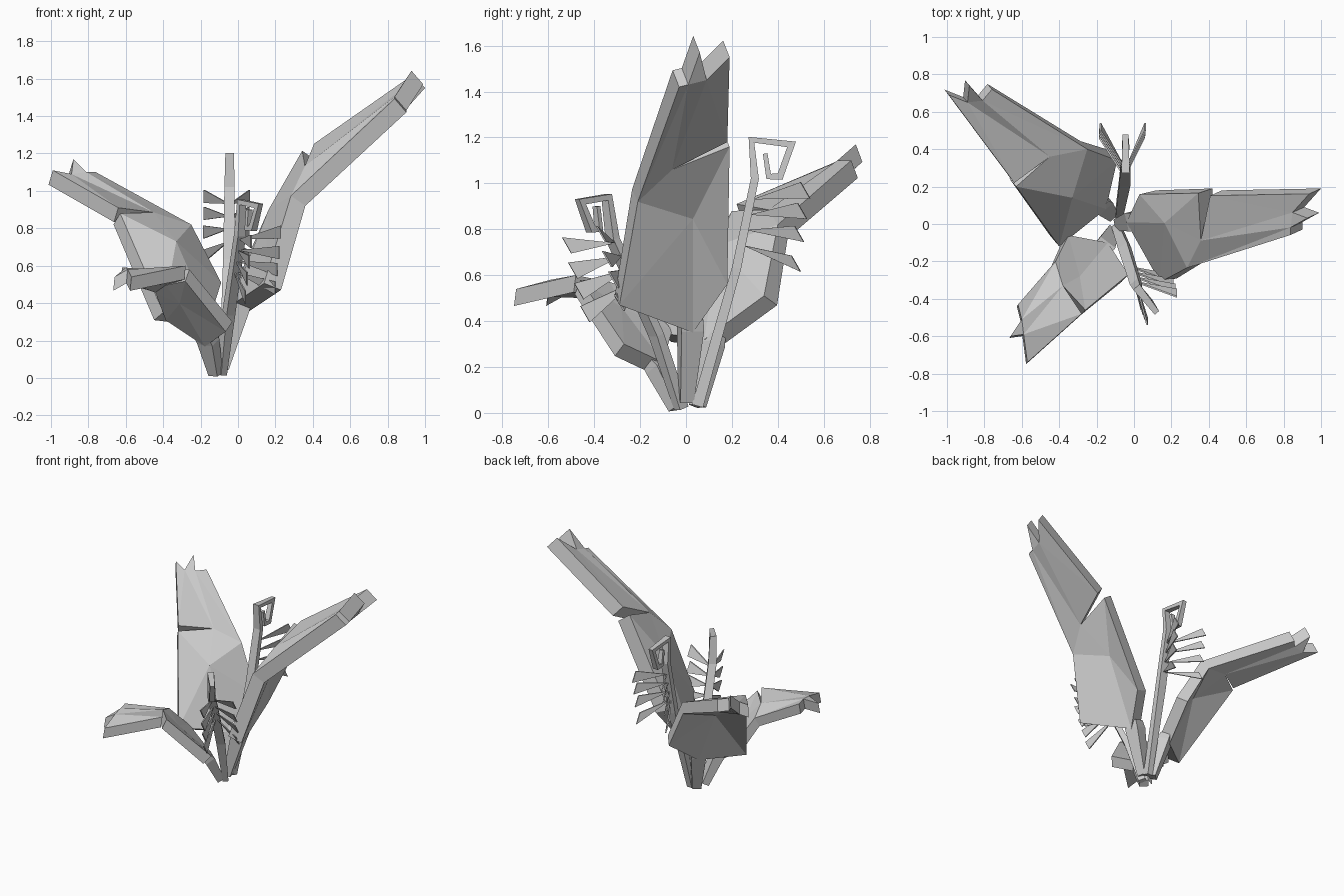
import bpy
import bmesh
from mathutils import Vector

cube = bpy.data.objects.get("Cube")
if cube:
    bpy.data.objects.remove(cube)

grey = bpy.data.materials.new("plain grey")
grey.use_nodes = True
tone = (0.6, 0.6, 0.6, 1)
grey.diffuse_color = tone
grey.node_tree.nodes["Principled BSDF"].inputs["Base Color"].default_value = tone


def add_mesh(name, verts, faces):
    """Make a flat shaded mesh object with consistent normals."""
    mesh = bpy.data.meshes.new(name)
    mesh.from_pydata([tuple(v) for v in verts], [], faces)
    bm = bmesh.new()
    bm.from_mesh(mesh)
    bmesh.ops.recalc_face_normals(bm, faces=bm.faces)
    bm.to_mesh(mesh)
    bm.free()
    mesh.materials.append(grey)
    obj = bpy.data.objects.new(name, mesh)
    bpy.context.collection.objects.link(obj)
    return obj


def sweep(name, path, side, widths, depths):
    """Box-section stalk along a path, mitred at each bend."""
    path = [Vector(p) for p in path]
    side = Vector(side).normalized()
    verts, faces = [], []
    last = len(path) - 1
    for i, p in enumerate(path):
        a = (p - path[max(i - 1, 0)]).normalized()
        b = (path[min(i + 1, last)] - p).normalized()
        up = (a + b).normalized().cross(side).normalized()
        w, d = side * widths[i] / 2, up * depths[i] / 2
        verts += [p - w - d, p + w - d, p + w + d, p - w + d]
        if i:
            k = 4 * i
            faces += [(k - 4 + j, k - 4 + (j + 1) % 4, k + (j + 1) % 4, k + j)
                      for j in range(4)]
    faces += [(3, 2, 1, 0), tuple(4 * last + j for j in range(4))]
    return add_mesh(name, verts, faces)


# Leaf panels, as indices into the outline points listed in each leaf:
# joint, left corner, left middle, fold, right middle, right corner,
# slit, left middle beyond slit, left tip, notch, mid tip, small notch, shoulder
LOWER = [(0, 1, 3), (1, 2, 3), (0, 3, 5), (3, 4, 5)]
UPPER = [(3, 2, 6), (3, 6, 4), (6, 7, 9), (7, 8, 9), (6, 9, 11), (9, 10, 11),
         (6, 11, 4), (11, 12, 4)]
RIM = [0, 1, 2, 6, 7, 8, 9, 10, 11, 12, 4, 5]


def leaf(name, base, points, thickness, upper):
    """Folded blade of even thickness, with its stalk.

    The points lie on the upper side if upper is true, else on the underside."""
    pts = [Vector(p) for p in points]

    def mean_normal(panels):
        total = Vector()
        for a, b, c in panels:
            total += (pts[b] - pts[a]).cross(pts[c] - pts[a])
        return total.normalized()

    # panels wind clockwise seen from above, so their normals point to the underside
    way = thickness if upper else -thickness
    low, high = mean_normal(LOWER) * way, mean_normal(UPPER) * way
    middle = (low + high) / 2
    count = len(pts)
    shift = [low if i in (0, 1, 5) else middle if i in (2, 3, 4) else high
             for i in range(count)]
    verts = pts + [p + s for p, s in zip(pts, shift)]
    faces = LOWER + UPPER
    faces += [tuple(i + count for i in reversed(f)) for f in faces]
    faces += [(a, b, b + count, a + count) for a, b in zip(RIM, RIM[1:] + RIM[:1])]
    add_mesh(name + "_blade", verts, faces)
    joint = pts[0] + low / 2
    end = joint + (pts[3] - pts[0]) * 0.1
    side = low.cross(end - Vector(base))
    sweep(name + "_stalk", [base, joint, end], side, (0.06, 0.1, 0.1),
          (0.05, thickness * 0.95, thickness * 0.8))


leaf("left_leaf", (-0.08, 0, 0.05), [
    (0.05, 0.03, 0.35), (0.12, 0.18, 0.56), (0.42, 0.19, 1.16), (0.24, 0.03, 0.845),
    (0.36, -0.21, 0.92), (0.23, -0.29, 0.47), (0.42, -0.06, 1.06), (0.47, 0.18, 1.18),
    (1, 0.19, 1.55), (0.91, 0.09, 1.45), (0.99, 0.06, 1.57), (0.9, 0.01, 1.43),
    (0.9, -0.03, 1.42)], 0.1, False)

leaf("back_leaf", (-0.12, 0.05, 0.03), [
    (-0.15, 0.08, 0.32), (-0.4, -0.12, 0.35), (-0.63, 0.2, 0.88), (-0.33, 0.14, 0.73),
    (-0.25, 0.4, 0.82), (-0.09, 0.34, 0.51), (-0.45, 0.36, 0.885), (-0.64, 0.22, 0.91),
    (-0.99, 0.69, 1.11), (-0.89, 0.65, 1.09), (-0.88, 0.74, 1.17), (-0.81, 0.66, 1.1),
    (-0.76, 0.72, 1.1)], 0.085, True)

leaf("front_leaf", (-0.12, -0.04, 0.02), [
    (-0.14, -0.1, 0.22), (-0.03, -0.27, 0.3), (-0.26, -0.46, 0.58), (-0.29, -0.28, 0.46),
    (-0.42, -0.2, 0.52), (-0.35, -0.06, 0.36), (-0.38, -0.33, 0.57), (-0.28, -0.48, 0.6),
    (-0.57, -0.74, 0.54), (-0.59, -0.59, 0.58), (-0.66, -0.6, 0.54), (-0.6, -0.51, 0.59),
    (-0.62, -0.43, 0.59)], 0.075, True)


def frond(name, path, side, roots, tips, drops):
    """Curled stalk with pairs of thin wedge leaflets."""
    sweep(name + "_stalk", path, side,
          (0.04, 0.06, 0.055, 0.045, 0.03, 0.04, 0.035, 0.03),
          (0.05, 0.04, 0.035, 0.035, 0.045, 0.035, 0.03, 0.02))
    low, high = Vector(roots[0]), Vector(roots[1])
    for i, z in enumerate(drops):
        root = high.lerp(low, i / (len(drops) - 1))
        back = root - high
        for label, (x, y, dz) in zip(("left", "right"), tips):
            tip = Vector((x + back.x, y + back.y, z + dz))
            thin = (tip - root).cross(Vector((0, 0, 1))).normalized() * 0.004
            rise = Vector((0, -0.02, 0.035))
            tri = [root, tip + rise, tip - rise]
            verts = [p + thin for p in tri] + [p - thin for p in tri]
            add_mesh(f"{name}_{label}_leaflet_{i + 1}", verts,
                     [(0, 1, 2), (5, 4, 3), (0, 3, 4, 1), (1, 4, 5, 2), (2, 5, 3, 0)])


frond("back_frond", [
    (-0.08, 0.05, 0.03), (-0.05, 0.22, 0.63), (-0.045, 0.3, 1.02), (-0.045, 0.285, 1.19),
    (-0.045, 0.46, 1.17), (-0.045, 0.41, 1.03), (-0.045, 0.36, 1.03), (-0.045, 0.345, 1.13)],
    (1, 0, 0), [(-0.05, 0.25, 0.73), (-0.045, 0.29, 0.93)],
    [(0.06, 0.52, 0), (-0.18, 0.52, 0)], (0.97, 0.88, 0.78, 0.65))

frond("front_frond", [
    (-0.09, -0.02, 0.02), (-0.05, -0.13, 0.34), (0.01, -0.32, 0.76), (0.02, -0.345, 0.94),
    (0.11, -0.46, 0.92), (0.08, -0.415, 0.8), (0.055, -0.38, 0.8), (0.06, -0.39, 0.9)],
    (0.77, 0.64, 0), [(-0.02, -0.23, 0.57), (0.01, -0.31, 0.74)],
    [(0.23, -0.37, 0), (0.07, -0.52, -0.05)], (0.78, 0.67, 0.58, 0.48))
